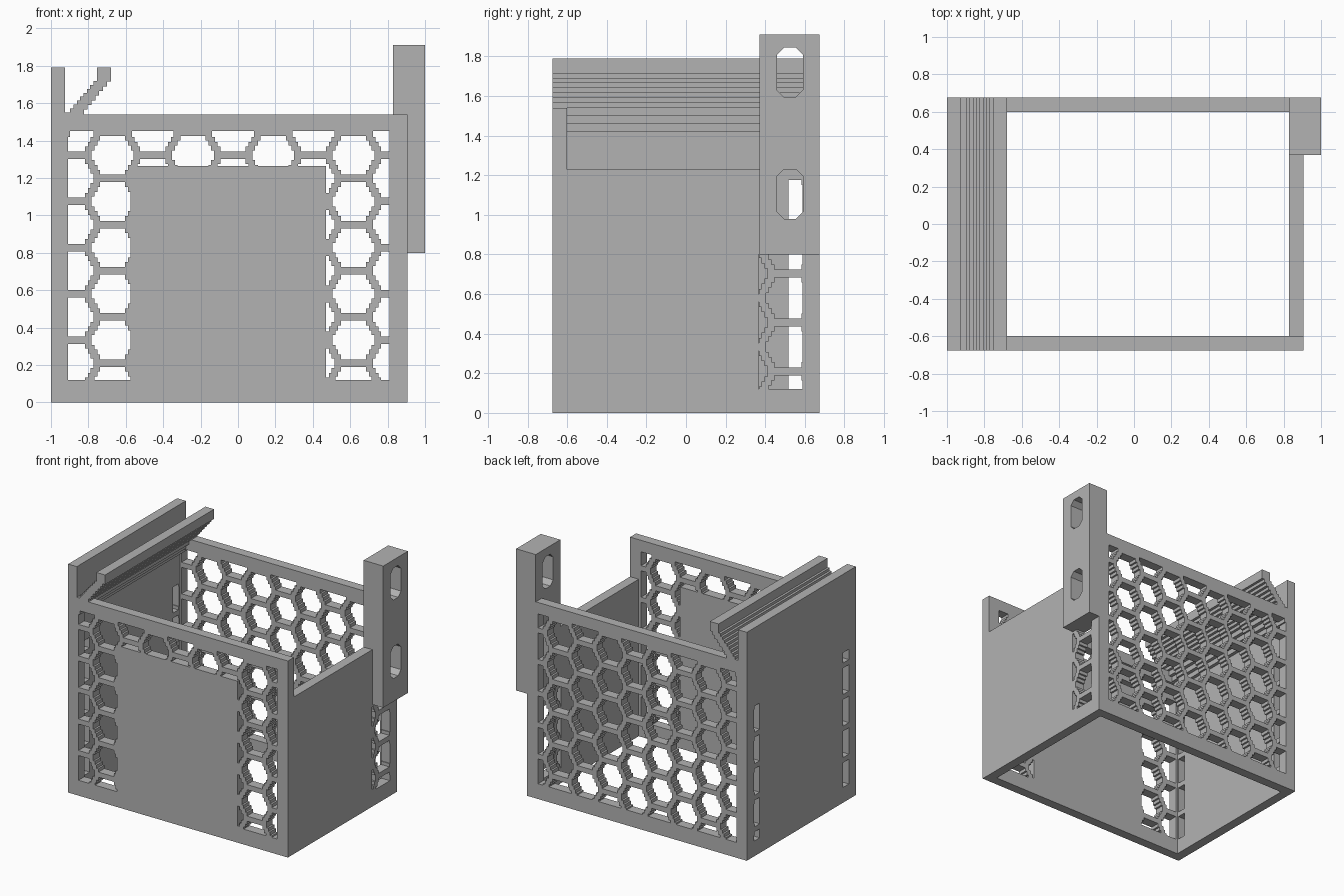
import bpy, bmesh

if "Cube" in bpy.data.objects:
    bpy.data.objects.remove(bpy.data.objects["Cube"])

grey = bpy.data.materials.new("mid_grey")
grey.use_nodes = True
grey.diffuse_color = (0.45, 0.45, 0.45, 1)
grey.node_tree.nodes["Principled BSDF"].inputs["Base Color"].default_value = (0.45, 0.45, 0.45, 1)

# Overall sizes
T = 0.075                        # wall thickness
LEFT, RIGHT, DEPTH = -1.0, 0.905, 0.675
INNER = DEPTH - T
TOP, LOW_TOP = 1.54, 1.23
PITCH, COL = 0.247, 0.2147       # honeycomb spacing
APOTHEM, RADIUS = 0.1035, 0.1195


def prisms(name, outlines, axis, lo, hi):
    """Extrude closed outlines of (horizontal, z) points along x or y."""
    bm = bmesh.new()
    for pts in outlines:
        verts = [bm.verts.new((lo, u, z) if axis == "x" else (u, lo, z)) for u, z in pts]
        face = bm.faces.new(verts)
        new = bmesh.ops.extrude_face_region(bm, geom=[face])["geom"]
        shift = (hi - lo, 0, 0) if axis == "x" else (0, hi - lo, 0)
        bmesh.ops.translate(bm, vec=shift, verts=[g for g in new if isinstance(g, bmesh.types.BMVert)])
    bmesh.ops.recalc_face_normals(bm, faces=bm.faces)
    mesh = bpy.data.meshes.new(name)
    bm.to_mesh(mesh)
    bm.free()
    mesh.materials.append(grey)
    obj = bpy.data.objects.new(name, mesh)
    bpy.context.collection.objects.link(obj)
    return obj


def box(name, x, y, z):
    outline = [(x[0], z[0]), (x[1], z[0]), (x[1], z[1]), (x[0], z[1])]
    return prisms(name, [outline], "y", y[0], y[1])


def carve(target, tool, operation="DIFFERENCE"):
    """Apply a boolean and discard the tool."""
    tool.hide_render = True
    mod = target.modifiers.new("carve", "BOOLEAN")
    mod.object, mod.operation, mod.solver = tool, operation, "EXACT"
    bpy.context.view_layer.update()
    graph = bpy.context.evaluated_depsgraph_get()
    mesh = bpy.data.meshes.new_from_object(target.evaluated_get(graph))
    target.modifiers.clear()
    target.data = mesh
    bpy.data.objects.remove(tool)


def stepped_hexagon(cu, cz, steps=4):
    quarter = []
    for j in range(steps):
        u = RADIUS - (j + 0.5) * RADIUS / 2 / steps
        quarter += [(u, j * APOTHEM / steps), (u, (j + 1) * APOTHEM / steps)]
    quarter = quarter[1:]
    ring = quarter + [(-u, z) for u, z in reversed(quarter)]
    ring += [(-u, -z) for u, z in quarter] + [(u, -z) for u, z in reversed(quarter)]
    return [(cu + u, cz + z) for u, z in ring]


def honeycomb(start, columns, axis, lo, hi):
    """Cutter with staggered columns; even columns sit half a pitch lower."""
    cells = []
    for i in range(columns):
        base = 0.21 if i % 2 == 0 else 0.21 - PITCH / 2
        cells += [stepped_hexagon(start + i * COL, base + k * PITCH) for k in range(7)]
    return prisms("honeycomb_cutter", cells, axis, lo, hi)


def stairs(p, q, n, rise_first):
    pts = [p]
    for i in range(1, n + 1):
        nxt = (p[0] + (q[0] - p[0]) * i / n, p[1] + (q[1] - p[1]) * i / n)
        last = pts[-1]
        pts += [(last[0], nxt[1]) if rise_first else (nxt[0], last[1]), nxt]
    return pts


# Front and back walls
for name, sign in (("front_wall", -1), ("back_wall", 1)):
    near, far = sorted((sign * INNER, sign * DEPTH))
    reach = (near - 0.1, far + 0.1)
    wide = (near - 0.2, far + 0.2)
    wall = box(name, (LEFT, RIGHT), (near, far), (0, TOP))
    cells = honeycomb(-0.885, 9, "y", *reach)
    carve(cells, box("window", (-0.91, 0.81), wide, (0.12, 1.45)), "INTERSECT")
    if sign < 0:
        carve(cells, box("solid_panel", (-0.575, 0.47), wide, (-1, 1.265)))
    else:
        carve(wall, box("post_space", (0.83, 1.2), (0.37, 1), (0.8, 2)))
    carve(wall, cells)

# Left wall, with narrow honeycomb strips at both ends
left_wall = box("left_wall", (LEFT, LEFT + T), (-INNER, INNER), (0, TOP))
cells = honeycomb(0.515 - 5 * COL, 6, "x", LEFT - 0.1, LEFT + T + 0.1)
carve(cells, box("window", (-2, 0), (-0.588, 0.588), (0.12, 1.175)), "INTERSECT")
carve(cells, box("solid_panel", (-2, 0), (-0.517, 0.517), (-1, 3)))
carve(left_wall, cells)

# Low right wall, with an open strip below the post
right_wall = box("right_wall", (RIGHT - T, RIGHT), (-INNER, INNER), (0, LOW_TOP))
carve(right_wall, box("post_space", (0.5, 1.2), (0.37, 1), (0.8, 2)))
cells = honeycomb(0.515 - COL, 2, "x", RIGHT - T - 0.1, RIGHT + 0.1)
carve(cells, box("window", (0, 2), (0.365, 0.588), (0.12, 0.8)), "INTERSECT")
carve(right_wall, cells)

# Mounting post with two long slots
post = box("mounting_post", (RIGHT - T, 1.0), (0.37, DEPTH), (0.8, 1.91))
slots = []
for cz in (1.105, 1.72):
    w, h, c = 0.065, 0.125, 0.035
    half = [(w, -h + c), (w, h - c), (w - c, h)]
    half = [(w - c, -h)] + half
    slots.append([(0.525 + u, cz + z) for u, z in half + [(-u, z) for u, z in reversed(half)]])
carve(post, prisms("slot_cutter", slots, "x", 0.7, 1.2))

# Raised lip and slanted stepped fin along the left wall
lip = LEFT + T
profile = [(LEFT, TOP), (LEFT, 1.79), (lip, 1.79), (lip, 1.55)]
profile += stairs((-0.915, 1.55), (-0.755, 1.74), 9, False)
profile += [(-0.755, 1.79), (-0.68, 1.79)]
profile += stairs((-0.68, 1.74), (-0.845, 1.54), 8, True)
profile += stairs((-0.845, 1.54), (lip, 1.42), 3, True)[1:]
profile += [(lip, TOP)]
prisms("clip_rail", [profile], "y", -DEPTH, DEPTH)
